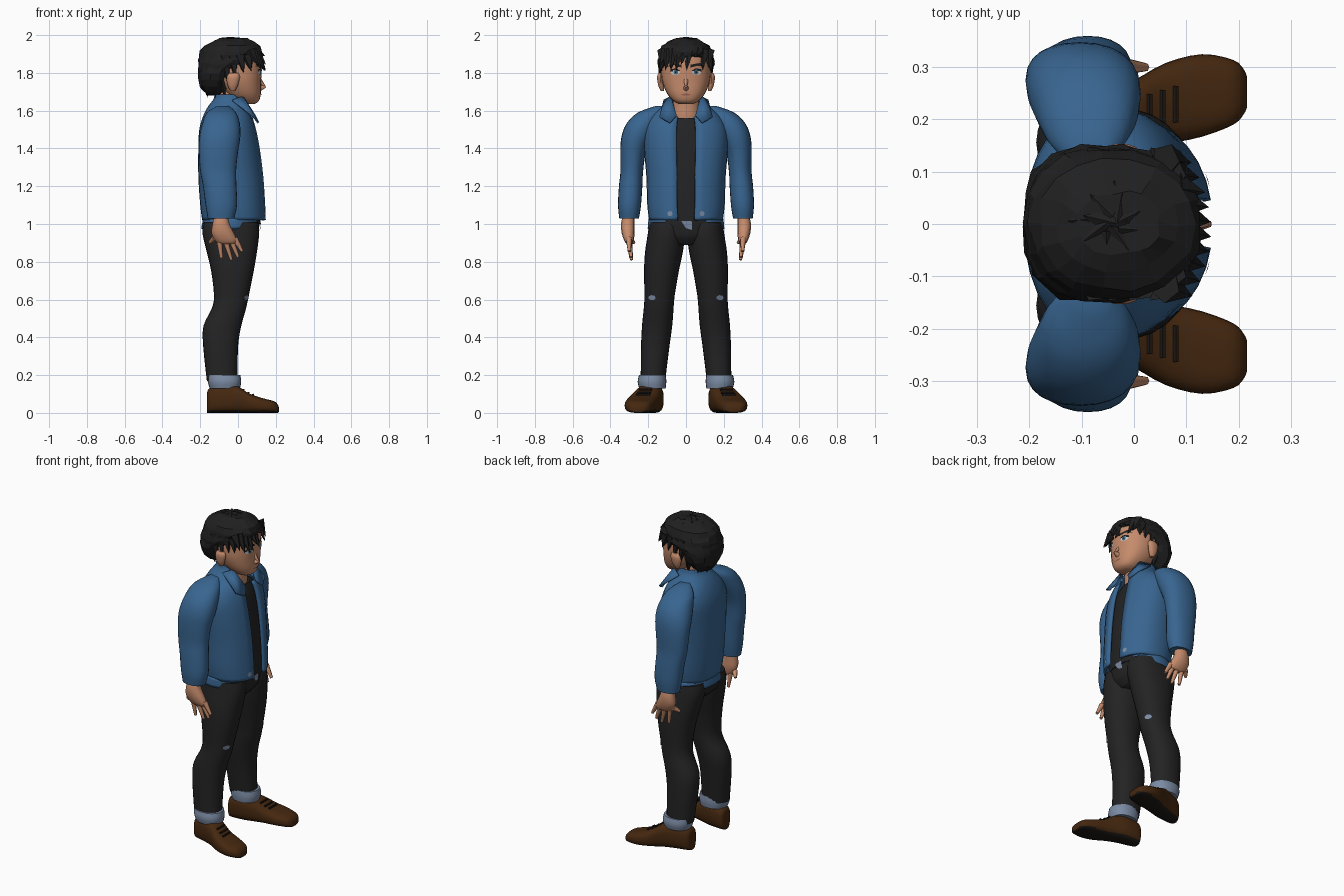
import bpy, bmesh, random
from math import sin, cos, pi, radians, copysign
from mathutils import Vector

random.seed(4)
if "Cube" in bpy.data.objects:
    bpy.data.objects.remove(bpy.data.objects["Cube"])


def material(name, r, g, b):
    m = bpy.data.materials.new(name)
    m.use_nodes = True
    m.diffuse_color = (r, g, b, 1)
    node = m.node_tree.nodes["Principled BSDF"]
    node.inputs["Base Color"].default_value = (r, g, b, 1)
    node.inputs["Roughness"].default_value = 0.9
    return m


skin = material("skin", 0.56, 0.26, 0.15)
black_hair = material("black hair", 0.014, 0.014, 0.014)
denim = material("blue denim", 0.04, 0.13, 0.28)
black_cloth = material("black cloth", 0.017, 0.017, 0.018)
leather = material("brown leather", 0.06, 0.021, 0.005)
rubber = material("dark rubber", 0.012, 0.009, 0.007)
pale_denim = material("pale denim", 0.2, 0.26, 0.37)
eye_white = material("eye white", 0.6, 0.6, 0.6)
iris_blue = material("iris blue", 0.06, 0.14, 0.22)
lip = material("lip", 0.36, 0.13, 0.085)


def finish(bm, name, mats, smooth=50):
    mesh = bpy.data.meshes.new(name)
    bm.to_mesh(mesh)
    bm.free()
    for m in mats:
        mesh.materials.append(m)
    ob = bpy.data.objects.new(name, mesh)
    bpy.context.collection.objects.link(ob)
    if smooth:
        bpy.ops.object.select_all(action='DESELECT')
        ob.select_set(True)
        bpy.context.view_layer.objects.active = ob
        bpy.ops.object.shade_smooth_by_angle(angle=radians(smooth))
    return ob


def spline(rows, steps):
    """Catmull-Rom interpolation of the section rows."""
    out = []
    for i in range(len(rows) - 1):
        quad = [rows[max(i - 1, 0)], rows[i], rows[i + 1], rows[min(i + 2, len(rows) - 1)]]
        for k in range(steps):
            t = k / steps
            out.append([b + t / 2 * (c - a + t * (2 * a - 5 * b + 4 * c - d + t * (3 * (b - c) + d - a)))
                        for a, b, c, d in zip(*quad)])
    return out + [list(rows[-1])]


def loft(name, mats, rows, side=1, power=2.2, sides=24, steps=3, along='Z',
         cut=None, paint=None, jitter=0, smooth=50):
    """Rows: position along the axis, low and high span, y centre, y half width."""
    bm = bmesh.new()
    rings = []
    for pos, low, high, yc, yh in spline(rows, steps):
        ring = []
        for k in range(sides):
            c, s = cos(2 * pi * k / sides), sin(2 * pi * k / sides)
            c, s = (copysign(abs(v) ** (2 / power), v) for v in (c, s))
            span = (low + high) / 2 + (high - low) / 2 * c
            y = side * yc + yh * s
            p = Vector((span, y, pos) if along == 'Z' else (pos, y, span))
            ring.append(bm.verts.new(p + Vector([random.uniform(-jitter, jitter) for _ in p])))
        rings.append(ring)
    for a, b in zip(rings, rings[1:]):
        for k in range(sides):
            n = (k + 1) % sides
            bm.faces.new((a[k], a[n], b[n], b[k]))
    if not cut:
        bm.faces.new(rings[0])
        bm.faces.new(rings[-1])
    bmesh.ops.recalc_face_normals(bm, faces=bm.faces)
    if cut:
        doomed = [f for f in bm.faces if cut(f.calc_center_median())]
        bmesh.ops.delete(bm, geom=doomed, context='FACES')
    if paint:
        for f in bm.faces:
            f.material_index = paint(f)
    return finish(bm, name, mats, smooth)


def thicken(ob, amount, offset=-1):
    mod = ob.modifiers.new("thickness", 'SOLIDIFY')
    mod.thickness, mod.offset = amount, offset


def spikes(name, mat, items, sides=5, blunt=0.0, smooth=0):
    """Tapered strands from base to tip, all in one object."""
    bm = bmesh.new()
    for base, tip, radius in items:
        base, tip = Vector(base), Vector(tip)
        axis = tip - base
        new = bmesh.ops.create_cone(bm, cap_ends=True, segments=sides, radius1=radius,
                                    radius2=radius * blunt, depth=axis.length)["verts"]
        turn = axis.to_track_quat('Z', 'Y')
        for v in new:
            v.co = turn @ v.co + (base + tip) / 2
    return finish(bm, name, [mat], smooth)


def plate(name, mat, host, outline, lift=0.004):
    """Thin patch dropped from the front on to a host surface."""
    bpy.context.view_layer.update()
    bm = bmesh.new()
    verts = []
    for y, z in outline:
        hit, point, _, _ = host.ray_cast(Vector((1, y, z)), Vector((-1, 0, 0)))
        if hit:
            verts.append(bm.verts.new(point + Vector((lift, 0, 0))))
    face = bm.faces.new(verts)
    face.normal_update()
    if face.normal.x < 0:
        face.normal_flip()
    return finish(bm, name, [mat], 0)


def oval(y, z, ry, rz, n=10):
    return [(y + ry * cos(2 * pi * k / n), z + rz * sin(2 * pi * k / n)) for k in range(n)]


# Torso: shirt, open jacket, shirt tail and hips
loft("shirt", [black_cloth], [
    (1.0, -.165, .12, 0, .175), (1.25, -.185, .115, 0, .185), (1.4, -.185, .095, 0, .19),
    (1.5, -.17, .075, 0, .18), (1.56, -.14, .053, 0, .11)])
jacket = loft("jacket", [denim], [
    (1.02, -.19, .15, 0, .195), (1.1, -.2, .147, 0, .205), (1.25, -.21, .137, 0, .21),
    (1.4, -.21, .118, 0, .222), (1.5, -.205, .098, 0, .22), (1.57, -.185, .077, 0, .185),
    (1.62, -.16, .055, 0, .128), (1.66, -.13, .035, 0, .095), (1.685, -.125, .03, 0, .088)],
    sides=32, power=2.25,
    cut=lambda c: c.x > -.03 and abs(c.y) < (.045 if c.z < 1.56 else .075))
thicken(jacket, .014)
tail = loft("shirt_tail", [denim], [
    (.975, -.195, .11, 0, .203), (1.03, -.185, .12, 0, .198)],
    cut=lambda c: c.x > .02 and abs(c.y) < .1)
thicken(tail, .008)
hips = loft("hips", [black_cloth], [
    (.89, -.14, .07, 0, .1), (.93, -.18, .1, 0, .17), (.97, -.187, .11, 0, .196),
    (1.04, -.17, .12, 0, .185)])
plate("waist_patch", pale_denim, hips, [(-.025, 1.015), (.0, .975), (.035, .965), (.03, 1.015)], .008)

# Neck and head
loft("neck", [skin], [
    (1.5, -.11, .035, 0, .07), (1.57, -.11, .045, 0, .078), (1.63, -.11, .045, 0, .075),
    (1.73, -.1, .05, 0, .072)])
head = loft("head", [skin], [
    (1.635, .02, .085, 0, .035), (1.65, -.01, .11, 0, .065), (1.69, -.07, .121, 0, .1),
    (1.75, -.12, .122, 0, .125), (1.81, -.15, .124, 0, .132), (1.9, -.16, .118, 0, .125),
    (1.96, -.1, .06, 0, .07)], power=2.3)
spikes("nose", skin, [((.1, 0, 1.775), (.142, 0, 1.728), .018), ((.1, 0, 1.715), (.147, 0, 1.728), .022)],
       sides=8, blunt=.25, smooth=60)
plate("mouth", lip, head, oval(0, 1.685, .026, .005))

# Hair cap with loose locks
loft("hair_cap", [black_hair], [
    (1.685, -.165, -.08, 0, .05), (1.73, -.2, -.05, 0, .11), (1.8, -.212, -.025, 0, .143),
    (1.85, -.212, .06, 0, .15), (1.885, -.208, .13, 0, .147), (1.94, -.18, .115, 0, .125),
    (1.98, -.11, .05, 0, .06)], sides=18, steps=2, jitter=.006, smooth=0)
locks = []
for i in range(10):                      # fringe, parted left of centre
    y = -.12 + .027 * i
    drop = .025 if .02 < y < .075 else random.uniform(.07, .11)
    locks.append(((.09 - 2 * y * y, y, 1.915), (.148 - 2.5 * y * y, y * 1.05 - .012, 1.915 - drop), .032))
for s in (-1, 1):                        # temples and nape
    for x, low in ((.07, 1.81), (.03, 1.8), (-.01, 1.755), (-.05, 1.73)):
        locks.append(((x - .02, s * .115, 1.89), (x, s * .136, low), .036))
    for x, y in ((-.08, .085), (-.13, .06), (-.17, .025)):
        locks.append(((x, s * y, 1.76), (x + .01, s * y * .9, 1.67), .03))
for i in range(34):                      # tousled crown
    a = i * 2.4
    r = (i + 1) / 34
    base = Vector((-.04 + .12 * r * cos(a), .1 * r * sin(a), 1.965 - .07 * r * r))
    out = Vector((.055 * cos(a + .5), .052 * sin(a + .5), .022 - .03 * r))
    tip = base + out
    tip.z = min(tip.z, 1.998)
    locks.append((base, tip, .028))
spikes("hair_locks", black_hair, locks)

trousers = {}
for s, tag in ((1, "left"), (-1, "right")):
    # Face details
    plate(tag + "_eye", eye_white, head, oval(s * .056, 1.803, .024, .014))
    plate(tag + "_iris", iris_blue, head, oval(s * .054, 1.804, .012, .014), .006)
    plate(tag + "_pupil", black_hair, head, oval(s * .054, 1.804, .005, .006), .008)
    plate(tag + "_lash", black_hair, head,
          [(s * y, z) for y, z in ((.03, 1.811), (.084, 1.807), (.08, 1.82), (.05, 1.824))], .007)
    plate(tag + "_brow", black_hair, head,
          [(s * y, z) for y, z in ((.022, 1.828), (.06, 1.838), (.1, 1.832), (.075, 1.853), (.024, 1.843))], .007)
    loft(tag + "_ear", [skin], [
        (1.705, -.04, -.015, .125, .01), (1.735, -.055, 0, .132, .016), (1.78, -.06, .01, .136, .018),
        (1.8, -.045, 0, .134, .01)], s, sides=10)

    # Collar flap
    bm = bmesh.new()
    flap = [(.025, .078, 1.675), (.088, .05, 1.575), (.108, .085, 1.535), (.085, .14, 1.565), (-.03, .115, 1.655)]
    bm.faces.new([bm.verts.new((x, s * y, z)) for x, y, z in flap])
    bmesh.ops.triangulate(bm, faces=bm.faces)
    thicken(finish(bm, tag + "_collar", [denim]), .01, 0)

    # Sleeve and hand
    sleeve = loft(tag + "_sleeve", [denim], [
        (1.625, -.11, -.05, .13, .03), (1.59, -.165, -.01, .185, .07), (1.53, -.19, .01, .228, .088),
        (1.46, -.205, .012, .26, .082), (1.38, -.207, .0, .28, .068), (1.28, -.2, -.01, .287, .06),
        (1.2, -.185, -.008, .293, .062), (1.1, -.172, -.005, .299, .061), (1.03, -.16, -.02, .301, .052)], s)
    loft(tag + "_palm", [skin], [
        (1.05, -.125, -.055, .302, .03), (1.0, -.135, -.045, .308, .036), (.95, -.14, -.02, .306, .034),
        (.91, -.12, -.004, .302, .024), (.895, -.1, -.015, .3, .014)], s, sides=12)
    fingers = [(-.1, -.088, .82, .292), (-.07, -.035, .81, .288), (-.04, .0, .825, .29),
               (-.018, .022, .855, .3), (-.125, -.15, .9, .275)]
    spikes(tag + "_fingers", skin, [((x, s * .302, .925), (tx, s * y, z), .017) for x, tx, z, y in fingers],
           sides=7, blunt=.5, smooth=60)

    # Trouser leg with turned-up hem
    leg = loft(tag + "_trouser_leg", [black_cloth], [
        (1.01, -.18, .105, .1, .094), (.95, -.188, .112, .103, .099), (.85, -.165, .1, .117, .1),
        (.75, -.142, .083, .13, .092), (.62, -.127, .057, .14, .08), (.55, -.14, .042, .145, .079),
        (.46, -.183, .017, .153, .08), (.35, -.184, .0, .163, .075), (.17, -.165, -.002, .175, .065)], s)
    hem = loft(tag + "_hem", [pale_denim], [
        (.13, -.15, .01, .178, .07), (.165, -.16, .017, .18, .076), (.2, -.162, .012, .178, .071)], s)
    plate(tag + "_knee_tear", pale_denim, leg, oval(s * .18, .61, .02, .014, 7))
    plate(tag + "_jacket_button", pale_denim, jacket, oval(s * .085, 1.055, .014, .014, 8))

    # Shoe, with the sole picked out by face height
    loft(tag + "_shoe", [leather, rubber], [
        (-.163, .0, .11, .168, .03), (-.145, .0, .135, .17, .05), (-.06, .0, .152, .185, .065),
        (.0, .0, .14, .205, .07), (.06, .0, .102, .23, .078), (.13, .0, .078, .246, .079),
        (.19, .0, .062, .252, .062), (.21, .0, .045, .253, .043), (.216, .005, .03, .253, .03)],
        s, power=2.9, along='X',
        paint=lambda f: 1 if f.calc_center_median().z < .012 else 0)
    spikes(tag + "_laces", rubber, [((x, s * (.2 + x * .3 - .03), z), (x, s * (.2 + x * .3 + .04), z), .006)
                                    for x, z in ((.03, .122), (.055, .106), (.08, .096))], sides=6, blunt=1)
